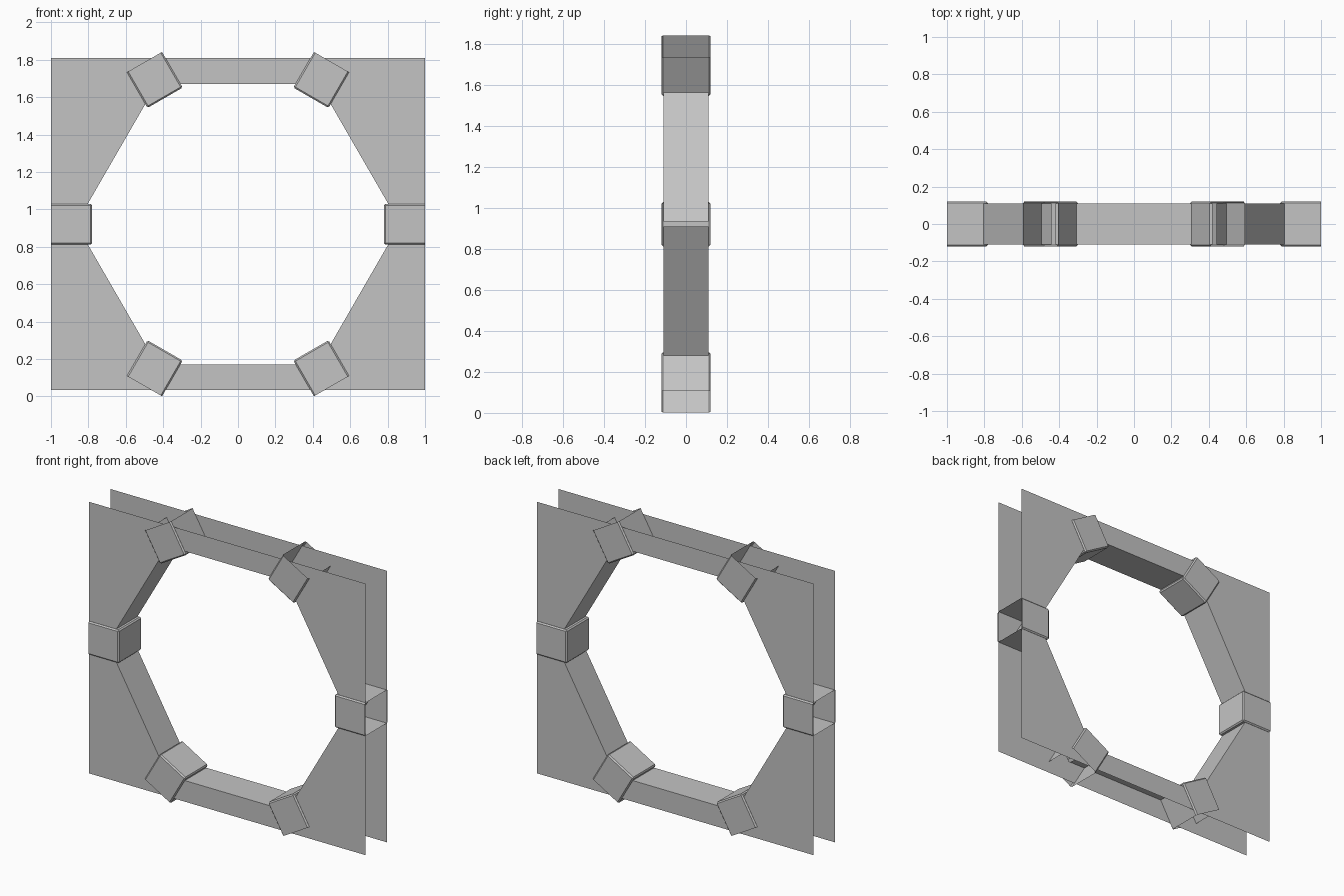
import bpy, bmesh
from math import pi, sqrt
from mathutils import Matrix, Vector

if "Cube" in bpy.data.objects:
    bpy.data.objects.remove(bpy.data.objects["Cube"], do_unlink=True)

CENTER = Vector((0, 0, 0.921))
APOTHEM = 0.75                     # centre of the hole to each flat side
RADIUS = APOTHEM * 2 / sqrt(3)     # centre of the hole to each corner
PLATE_Y = 0.11
HALF_HEIGHT = 0.888

grey = bpy.data.materials.new("plain grey")
grey.use_nodes = True
colour = (0.55, 0.55, 0.55, 1)
grey.diffuse_color = colour
grey.node_tree.nodes["Principled BSDF"].inputs["Base Color"].default_value = colour


def make_object(name, bm, turn=0):
    """Turn the part about the hole's axis and place it."""
    bm.transform(Matrix.Translation(CENTER) @ Matrix.Rotation(turn, 4, "Y"))
    mesh = bpy.data.meshes.new(name)
    bm.to_mesh(mesh)
    bm.free()
    mesh.materials.append(grey)
    obj = bpy.data.objects.new(name, mesh)
    bpy.context.collection.objects.link(obj)
    return obj


def make_plate(name, y):
    """Thin rectangular sheet with a hexagonal hole."""
    bm = bmesh.new()
    half = RADIUS / 2
    side = [(RADIUS, 0), (1, 0), (1, HALF_HEIGHT), (half, HALF_HEIGHT), (half, APOTHEM)]
    strip = [(-half, APOTHEM), (half, APOTHEM), (half, HALF_HEIGHT), (-half, HALF_HEIGHT)]
    for sz in (1, -1):
        for sx in (1, -1):
            bm.faces.new([bm.verts.new((sx * x, y, sz * z)) for x, z in side])
        bm.faces.new([bm.verts.new((x, y, sz * z)) for x, z in strip])
    bmesh.ops.remove_doubles(bm, verts=bm.verts, dist=1e-5)
    for face in bm.faces:
        face.normal_update()
        if face.normal.y * y < 0:
            face.normal_flip()
    make_object(name, bm)


def make_lining(name, turn):
    """One flat wall of the hole, stopping just short of its corners."""
    bm = bmesh.new()
    length = RADIUS / 2 - 0.014
    corners = [(-length, -PLATE_Y), (-length, PLATE_Y), (length, PLATE_Y), (length, -PLATE_Y)]
    bm.faces.new([bm.verts.new((x, y, APOTHEM)) for x, y in corners])
    make_object(name, bm, turn)


def make_corner_block(name, turn):
    """Box with softened edges, open on its outward end."""
    bm = bmesh.new()
    inner, outer = 0.78, 1.0
    size = Matrix.Diagonal((outer - inner, 0.238, 0.217, 1))
    place = Matrix.Translation(((inner + outer) / 2, 0, 0))
    bmesh.ops.create_cube(bm, size=1, matrix=place @ size)
    bm.normal_update()
    bmesh.ops.delete(bm, geom=[f for f in bm.faces if f.normal.x > 0.9], context="FACES_ONLY")
    edges = [e for e in bm.edges if not e.is_boundary]
    bmesh.ops.bevel(bm, geom=edges, offset=0.008, segments=1, affect="EDGES")
    make_object(name, bm, turn)


make_plate("front_plate", -PLATE_Y)
make_plate("back_plate", PLATE_Y)
for i in range(6):
    make_lining(f"lining_wall_{i + 1}", i * pi / 3)
    make_corner_block(f"corner_block_{i + 1}", i * pi / 3)
